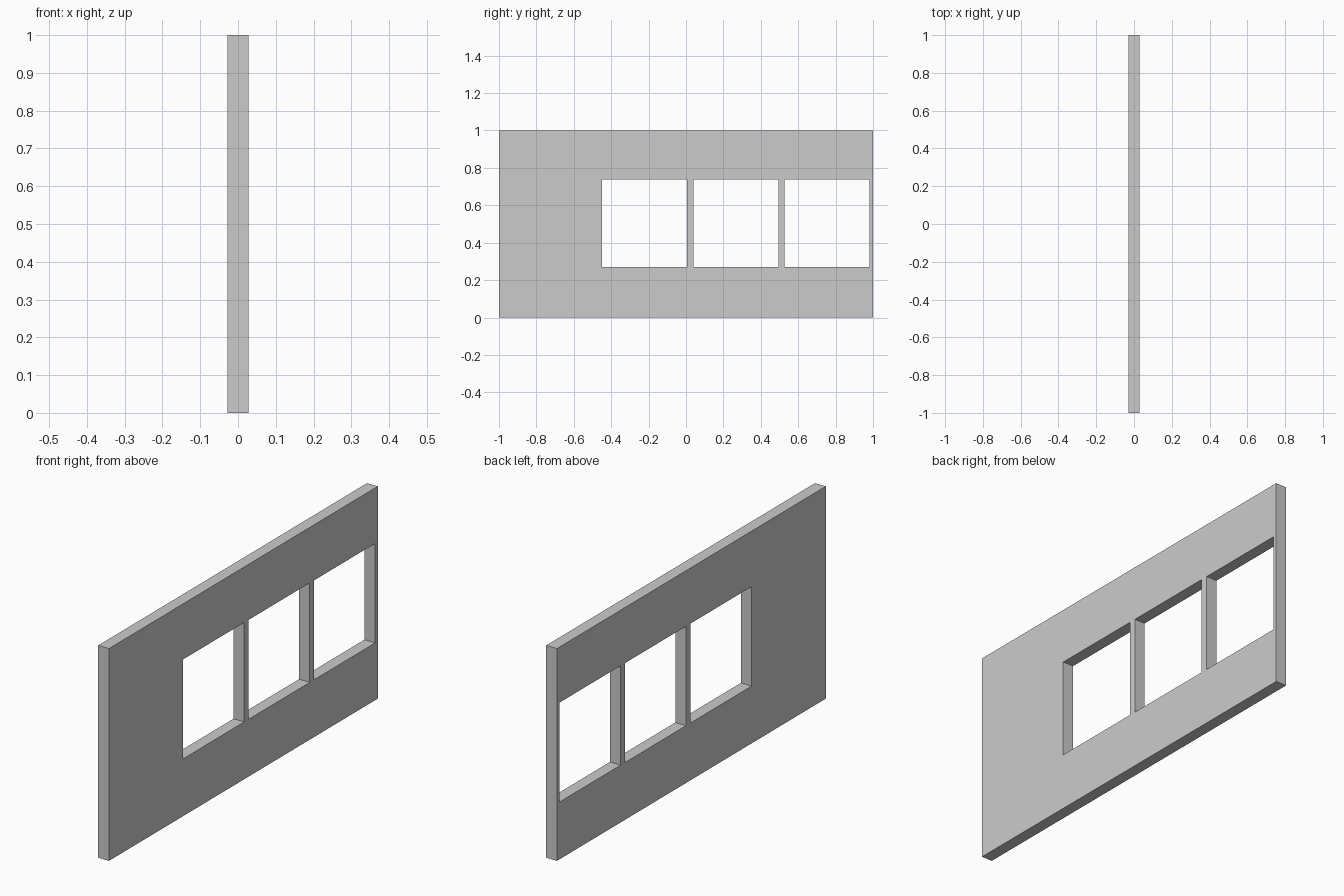
import bpy
import bmesh

if "Cube" in bpy.data.objects:
    bpy.data.objects.remove(bpy.data.objects["Cube"])

THICK = 0.056
WINDOW_W, PITCH, FIRST_Y = 0.454, 0.4875, -0.448
SILL, HEAD = 0.27, 0.738

# Grid lines of the wall: outer ends plus both jambs of each window
ys = [-1.0]
for i in range(3):
    y = FIRST_Y + i * PITCH
    ys += [y, y + WINDOW_W]
ys.append(1.0)
zs = [0.0, SILL, HEAD, 1.0]

# Wall face with the window cells left open
bm = bmesh.new()
x = -THICK / 2
grid = [[bm.verts.new((x, y, z)) for z in zs] for y in ys]
for i in range(len(ys) - 1):
    for j in range(len(zs) - 1):
        if j == 1 and i % 2 == 1:
            continue
        bm.faces.new((grid[i][j], grid[i][j + 1],
                      grid[i + 1][j + 1], grid[i + 1][j]))

# Thicken into a solid slab
ext = bmesh.ops.extrude_face_region(bm, geom=bm.faces[:], use_keep_orig=True)
moved = [g for g in ext["geom"] if isinstance(g, bmesh.types.BMVert)]
bmesh.ops.translate(bm, verts=moved, vec=(THICK, 0, 0))
bmesh.ops.recalc_face_normals(bm, faces=bm.faces[:])

mesh = bpy.data.meshes.new("window_wall")
bm.to_mesh(mesh)
bm.free()
wall = bpy.data.objects.new("window_wall", mesh)
bpy.context.collection.objects.link(wall)
